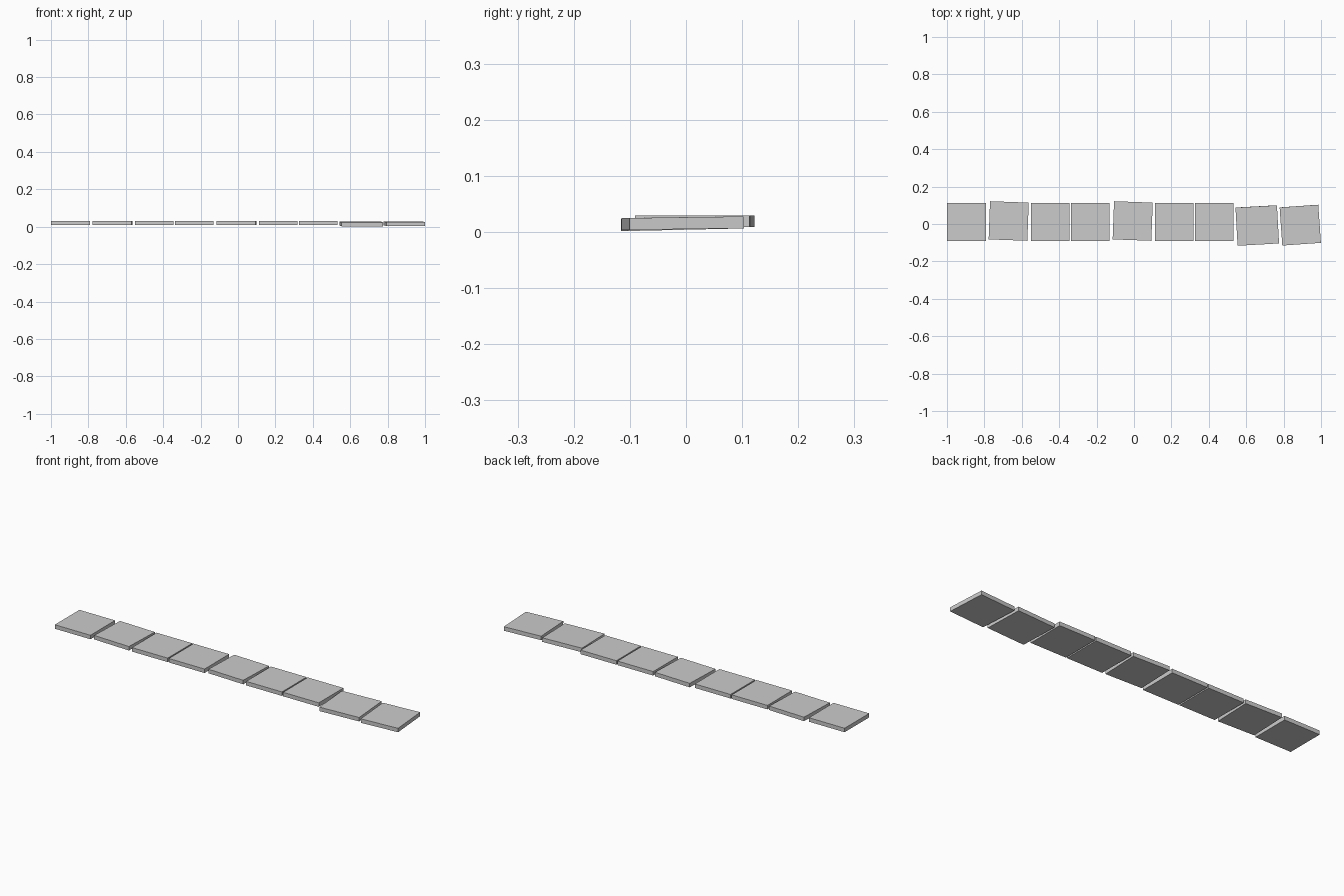
import bpy, bmesh, math
from mathutils import Matrix

if "Cube" in bpy.data.objects:
    bpy.data.objects.remove(bpy.data.objects["Cube"])

stone = bpy.data.materials.new("light grey stone")
stone.diffuse_color = (0.6, 0.6, 0.6, 1)
stone.use_nodes = True
stone.node_tree.nodes["Principled BSDF"].inputs["Base Color"].default_value = stone.diffuse_color

THICK, DEPTH = 0.021, 0.204


def slab(name, x, y, z, width, turn=0.0, tilt=0.0):
    """One flat square slab, turned about z and tilted about x (degrees)."""
    bm = bmesh.new()
    bmesh.ops.create_cube(bm, size=1)
    bm.transform(Matrix.Diagonal((width, DEPTH, THICK, 1)))
    mesh = bpy.data.meshes.new(name)
    bm.to_mesh(mesh)
    bm.free()
    mesh.materials.append(stone)
    ob = bpy.data.objects.new(name, mesh)
    ob.location = (x, y, z)
    ob.rotation_euler = (math.radians(tilt), 0, math.radians(turn))
    bpy.context.collection.objects.link(ob)


# Straight slabs
for i, x in enumerate((-0.896, -0.448, -0.234, 0.215, 0.429)):
    slab(f"straight_slab_{i + 1}", x, 0.011, 0.0195, 0.207)

# Slabs turned slightly clockwise
for i, x in enumerate((-0.670, -0.007)):
    slab(f"turned_slab_{i + 1}", x, 0.016, 0.0195, 0.207, turn=-2.1)

# Loose slabs at the right end, turned and sunk toward the front
slab("sunken_slab_1", 0.659, -0.008, 0.0148, 0.222, turn=3.2, tilt=1.3)
slab("sunken_slab_2", 0.889, -0.006, 0.0160, 0.207, turn=4.0, tilt=0.8)
